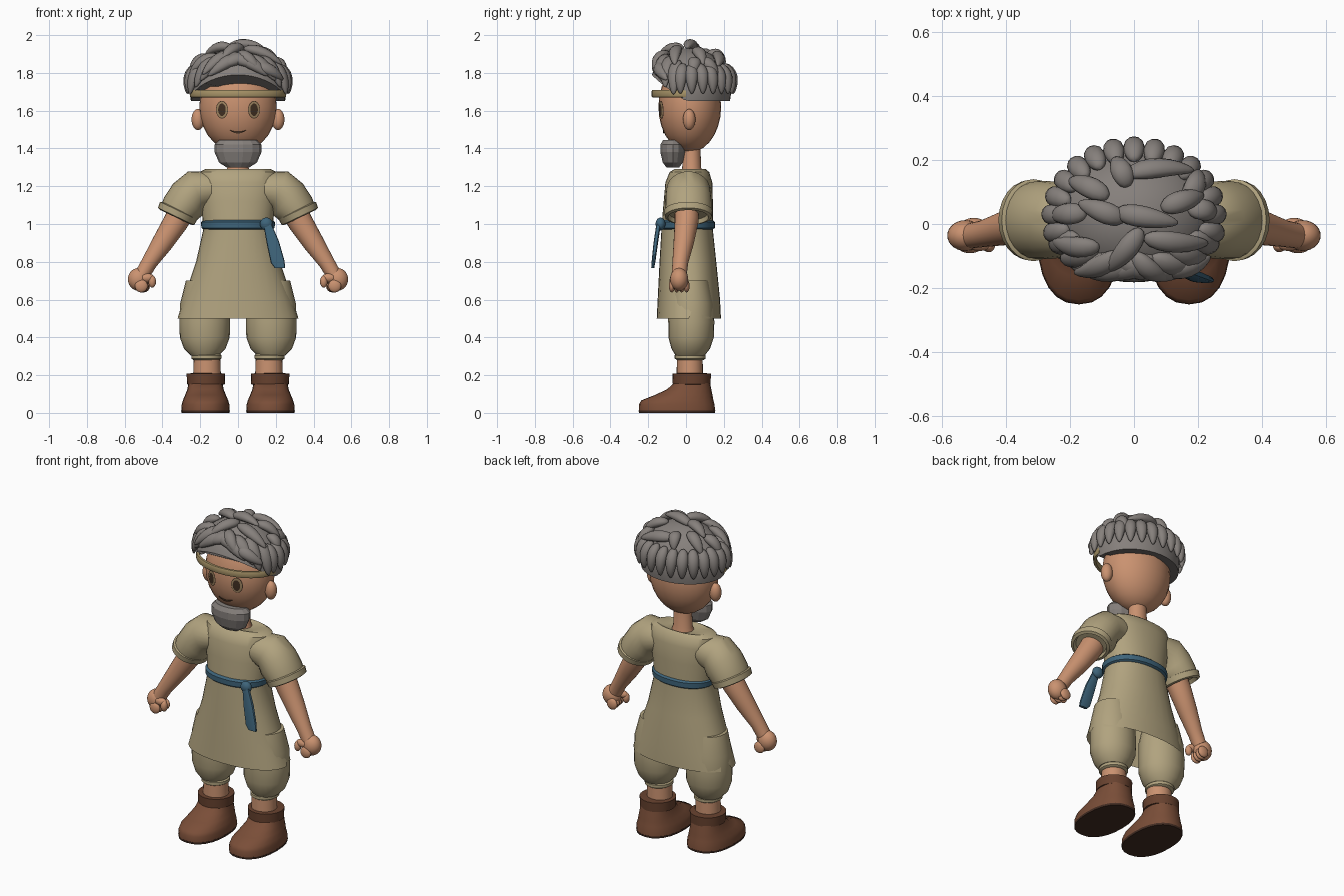
import bpy, bmesh, math
from mathutils import Vector

old = bpy.data.objects.get("Cube")
if old:
    bpy.data.objects.remove(old, do_unlink=True)


def material(name, *rgb):
    col = [(c / 255 / 12.92 if c < 11 else ((c / 255 + 0.055) / 1.055) ** 2.4) for c in rgb] + [1]
    m = bpy.data.materials.new(name)
    m.use_nodes = True
    m.diffuse_color = col
    m.node_tree.nodes["Principled BSDF"].inputs["Base Color"].default_value = col
    return m


SKIN = material("skin", 202, 146, 112)
HAIR = material("grey hair", 134, 128, 124)
CLOTH = material("tan cloth", 177, 163, 127)
BAND = material("straw band", 168, 148, 104)
SASH = material("blue sash", 62, 100, 122)
LEATHER = material("brown leather", 122, 78, 56)
CUFF = material("dark leather", 104, 66, 47)
SOLE = material("boot sole", 66, 44, 34)
DARK = material("dark brown", 66, 48, 34)
EYE = material("eye rim", 160, 134, 98)


def finish(name, bm, mat, angle=40):
    """Turn a bmesh into a shaded object; angle 0 keeps it faceted."""
    bmesh.ops.recalc_face_normals(bm, faces=bm.faces)
    me = bpy.data.meshes.new(name)
    bm.to_mesh(me)
    bm.free()
    me.materials.append(mat)
    ob = bpy.data.objects.new(name, me)
    bpy.context.collection.objects.link(ob)
    if angle:
        me.polygons.foreach_set("use_smooth", [True] * len(me.polygons))
        me.set_sharp_from_angle(angle=math.radians(angle))
    return ob


def loft(name, mat, rings, seg=24, power=2.0, caps=(True, True), angle=40, edit=None):
    """Skin a list of (centre, half axis U, half axis V) rings."""
    bm = bmesh.new()
    rows = []
    for c, u, v in rings:
        row = []
        for i in range(seg):
            a = math.tau * i / seg
            cu, cv = (math.copysign(abs(t) ** (2 / power), t) for t in (math.cos(a), math.sin(a)))
            row.append(bm.verts.new(Vector(c) + Vector(u) * cu + Vector(v) * cv))
        rows.append(row)
    for r0, r1 in zip(rows, rows[1:]):
        for i in range(seg):
            j = (i + 1) % seg
            bm.faces.new((r0[i], r0[j], r1[j], r1[i]))
    for use, row in zip(caps, (rows[0], rows[-1])):
        if use:
            bm.faces.new(row)
    if edit:
        edit(rows)
    return finish(name, bm, mat, angle)


def stack(name, mat, levels, cx=0.0, **kw):
    """Loft of horizontal rings given as (z, rx, ry, cy)."""
    return loft(name, mat, [((cx, cy, z), (rx, 0, 0), (0, ry, 0)) for z, rx, ry, cy in levels], **kw)


def blob(bm, c, r, seg=14):
    vs = bmesh.ops.create_uvsphere(bm, u_segments=seg * 2, v_segments=seg, radius=1)["verts"]
    for v in vs:
        v.co = Vector(c) + Vector(v.co[i] * r[i] for i in range(3))


def ball(name, mat, *parts):
    bm = bmesh.new()
    for c, r in parts:
        blob(bm, c, r)
    return finish(name, bm, mat)


# Head and neck
HC, HR = Vector((0, 0.02, 1.62)), Vector((0.205, 0.166, 0.24))
ball("head", SKIN, (HC, HR))
stack("neck", SKIN, [(1.25, .075, .065, .03), (1.3, .056, .05, .03), (1.45, .05, .045, .03)])


# Face details laid on the head surface
def on_face(x, z, lift):
    k = 1 - (x / HR.x) ** 2 - ((z - HC.z) / HR.z) ** 2
    return Vector((x, HC.y - HR.y * math.sqrt(k) - lift, z))


def face_disc(name, mat, cx, cz, rx, rz, lift):
    bm = bmesh.new()
    rim = [bm.verts.new(on_face(cx + rx * math.cos(a), cz + rz * math.sin(a), lift))
           for a in (math.tau * i / 24 for i in range(24))]
    mid = bm.verts.new(on_face(cx, cz, lift))
    for i in range(24):
        bm.faces.new((mid, rim[i], rim[(i + 1) % 24]))
    finish(name, bm, mat)


for s, side in ((1, "left"), (-1, "right")):
    face_disc(side + "_eye_outline", DARK, s * .085, 1.605, .032, .047, .003)
    face_disc(side + "_eye_rim", EYE, s * .085, 1.605, .029, .043, .005)
    face_disc(side + "_iris", DARK, s * .085, 1.605, .02, .033, .007)
    ball(side + "_ear", SKIN, ((s * .212, .017, 1.553), (.034, .033, .056)))

mouth = []
for i in range(11):
    t = i / 5 - 1
    mouth.append((on_face(t * .045, 1.484 + .014 * t * t, .001), (0, .003, 0), (0, 0, .005 * (1.15 - t * t))))
loft("mouth", DARK, mouth, seg=6)

# Faceted beard
stack("beard", HAIR, [(1.3, .06, .035, -.07), (1.325, .1, .054, -.07), (1.38, .124, .068, -.07),
                      (1.42, .124, .068, -.07), (1.445, .1, .052, -.07)], seg=14, angle=0)

# Hair cap with a hairline rising at the forehead
CC, CR = Vector((0, .02, 1.70)), Vector((.255, .218, .232))


def cap_point(az, z):
    k = math.sqrt(max(0, 1 - ((z - CC.z) / CR.z) ** 2))
    return Vector((CR.x * k * math.cos(az), CC.y + CR.y * k * math.sin(az), z))


bm = bmesh.new()
rows = []
for j in range(12):
    row = []
    for i in range(40):
        az = math.tau * i / 40
        low = 1.65 + .14 * max(0, -math.sin(az) - .1) / .9
        e0 = math.asin((low - CC.z) / CR.z)
        e = e0 + (math.pi / 2 - .05 - e0) * j / 11
        row.append(bm.verts.new(cap_point(az, CC.z + CR.z * math.sin(e))))
    rows.append(row)
for r0, r1 in zip(rows, rows[1:]):
    for i in range(40):
        j = (i + 1) % 40
        bm.faces.new((r0[i], r0[j], r1[j], r1[i]))
bm.faces.new(rows[0])
bm.faces.new(rows[-1])
finish("hair_cap", bm, HAIR)

# Hair tufts: bent, tapered leaves seated on the cap
bm = bmesh.new()


def tuft(p, d, length, width, thick, lift, rise=0.0, bend=.02):
    n = Vector((p.x / CR.x ** 2, (p.y - CC.y) / CR.y ** 2, (p.z - CC.z) / CR.z ** 2)).normalized()
    d = Vector(d)
    d = ((d - n * d.dot(n)).normalized() + n * rise).normalized()
    side = d.cross(n).normalized()
    n = side.cross(d)
    for v in bmesh.ops.create_uvsphere(bm, u_segments=12, v_segments=10, radius=1)["verts"]:
        x, y, z = v.co
        w = 1 - .3 * z
        v.co = p + n * (lift + y * thick * w - bend * z * z) + d * (z * length) + side * (x * width * w)


for i in range(15):          # hanging row around the sides and back
    az = math.radians(-12 + 204 * i / 14)
    tuft(cap_point(az, 1.77), (0, 0, -1), .085, .032, .028, .018)
for s in (-1, 1):            # bunches at the temples and the swept fringe
    for az, z, lean in ((-22, 1.78, .1), (-38, 1.81, .3), (-52, 1.83, .7), (-68, 1.84, 1), (-82, 1.86, 1.3)):
        a = math.radians(az)
        p = cap_point(a, z)
        p.x *= s
        tuft(p, (s * lean, 0, -.8), .1, .036, .028, .012, .05)
crown = ((.08, .16, 15, .11), (.18, .12, 50, .07), (.21, .04, 0, .06), (.04, .02, -10, .1),
         (.15, .07, 20, .08), (.13, -.05, -12, .11), (.16, -.12, -18, .09), (.05, -.13, -50, .08),
         (-.1, .04, 160, .08), (-.14, .11, 150, .08), (-.2, .03, 180, .07), (-.18, -.06, 190, .09),
         (-.11, -.12, 220, .1), (-.03, -.08, 235, .09), (-.04, .16, 110, .06))
for x, y, ang, length in crown:
    k = max(.02, 1 - (x / CR.x) ** 2 - ((y - CC.y) / CR.y) ** 2)
    a = math.radians(ang)
    tuft(Vector((x, y, CC.z + CR.z * math.sqrt(k))), (math.cos(a), math.sin(a), 0), length, .033, .026, .024, .14)
finish("hair_tufts", bm, HAIR)

# Band floating across the brow
arc = []
for i in range(25):
    a = math.pi * i / 24
    d = Vector((math.cos(a), -math.sin(a), 0))
    arc.append(((.245 * d.x, .172 * d.y, 1.69), d * .01, (0, 0, .02)))
loft("brow_band", BAND, arc, seg=12, power=4)


# Tunic with a slit in the hem at each side
def slit(rows):
    for i in (1, 15):
        rows[0][i].co.z += .1
        rows[0][i].co.x *= .9


stack("tunic", CLOTH, [(.5, .32, .17, .015), (.6, .29, .165, .015), (.8, .222, .15, .01), (.97, .184, .136, .006),
                       (1.03, .188, .134, .008), (1.12, .2, .13, .012), (1.22, .215, .124, .015),
                       (1.275, .205, .105, .018), (1.292, .17, .08, .022), (1.28, .1, .06, .028)],
      seg=32, power=2.2, caps=(False, True), edit=slit)

# Sash, knot and hanging end
stack("sash", SASH, [(.97, .18, .135, .006), (.98, .194, .147, .006), (1.01, .196, .147, .006),
                     (1.02, .182, .135, .006)], seg=32, power=2.2)
ball("sash_knot", SASH, ((.15, -.135, 1.0), (.034, .026, .034)))
loft("sash_end", SASH, [((.155, -.145, 1.0), (.02, 0, .005), (0, .012, 0)),
                        ((.185, -.16, .9), (.032, 0, .008), (0, .012, 0)),
                        ((.21, -.172, .8), (.036, 0, .006), (0, .01, 0)),
                        ((.222, -.176, .768), (.028, 0, 0), (0, .008, 0))], seg=12, power=3)


for s, side in ((1, "left"), (-1, "right")):
    # Sleeve and turned cuff
    def ring(x, z, h, ux, uz, ry, y=.012):
        return ((s * x, y, z), (s * ux * h, 0, uz * h), (0, ry, 0))

    loft(side + "_sleeve", CLOTH, [ring(.14, 1.185, .09, 0, 1, .1), ring(.22, 1.18, .108, .4, .917, .116),
                                   ring(.265, 1.13, .115, .68, .73, .122), ring(.3, 1.085, .107, .85, .53, .122),
                                   ring(.318, 1.055, .1, .9, .43, .118)])
    loft(side + "_sleeve_cuff", CLOTH, [ring(.312, 1.075, .098, .9, .43, .118), ring(.314, 1.07, .11, .9, .43, .128),
                                        ring(.328, 1.04, .106, .9, .43, .124), ring(.33, 1.035, .09, .9, .43, .108),
                                        ring(.318, 1.06, .08, .9, .43, .1)])
    # Arm and fist
    loft(side + "_arm", SKIN, [ring(.27, 1.12, .07, .85, .53, .065, .005), ring(.33, 1.01, .066, .85, .53, .063, .003),
                               ring(.4, .9, .056, .85, .53, .054, -.012), ring(.47, .795, .042, .85, .53, .042, -.03),
                               ring(.505, .735, .04, .85, .53, .04, -.036)])
    fingers = [((s * (.512 - .004 * i), -.075 + .026 * i, .672), (.034, .016, .034)) for i in range(4)]
    ball(side + "_hand", SKIN, ((s * .527, -.036, .707), (.056, .048, .06)),
         ((s * .482, -.062, .715), (.04, .022, .024)), ((s * .454, -.068, .695), (.02, .02, .032)), *fingers)
    # Puffed trouser leg and gathered hem
    stack(side + "_trouser_leg", CLOTH, [(.7, .1, .1, .02), (.58, .13, .12, .025), (.48, .134, .122, .028),
                                         (.4, .132, .12, .027), (.34, .11, .102, .025), (.305, .075, .078, .022)],
          cx=s * .176)
    stack(side + "_trouser_hem", CLOTH, [(.315, .068, .07, .022), (.305, .08, .082, .022),
                                         (.288, .08, .082, .022), (.28, .068, .07, .022)], cx=s * .167)
    # Ankle and boot
    stack(side + "_ankle", SKIN, [(.18, .074, .07, .02), (.3, .07, .068, .02)], cx=s * .152 + s * .012)
    stack(side + "_boot_sole", SOLE, [(0, .127, .201, -.048), (.012, .129, .203, -.048)], cx=s * .172, power=2.3)
    stack(side + "_boot", LEATHER, [(.012, .128, .202, -.048), (.045, .126, .2, -.049), (.066, .12, .191, -.046),
                                    (.095, .108, .152, -.012), (.125, .096, .117, .017), (.16, .09, .095, .032)],
          cx=s * .172, power=2.3, angle=50)
    stack(side + "_boot_collar", CUFF, [(.15, .086, .088, .03), (.152, .1, .1, .03), (.208, .102, .102, .03),
                                        (.21, .08, .08, .03)], cx=s * .17)
